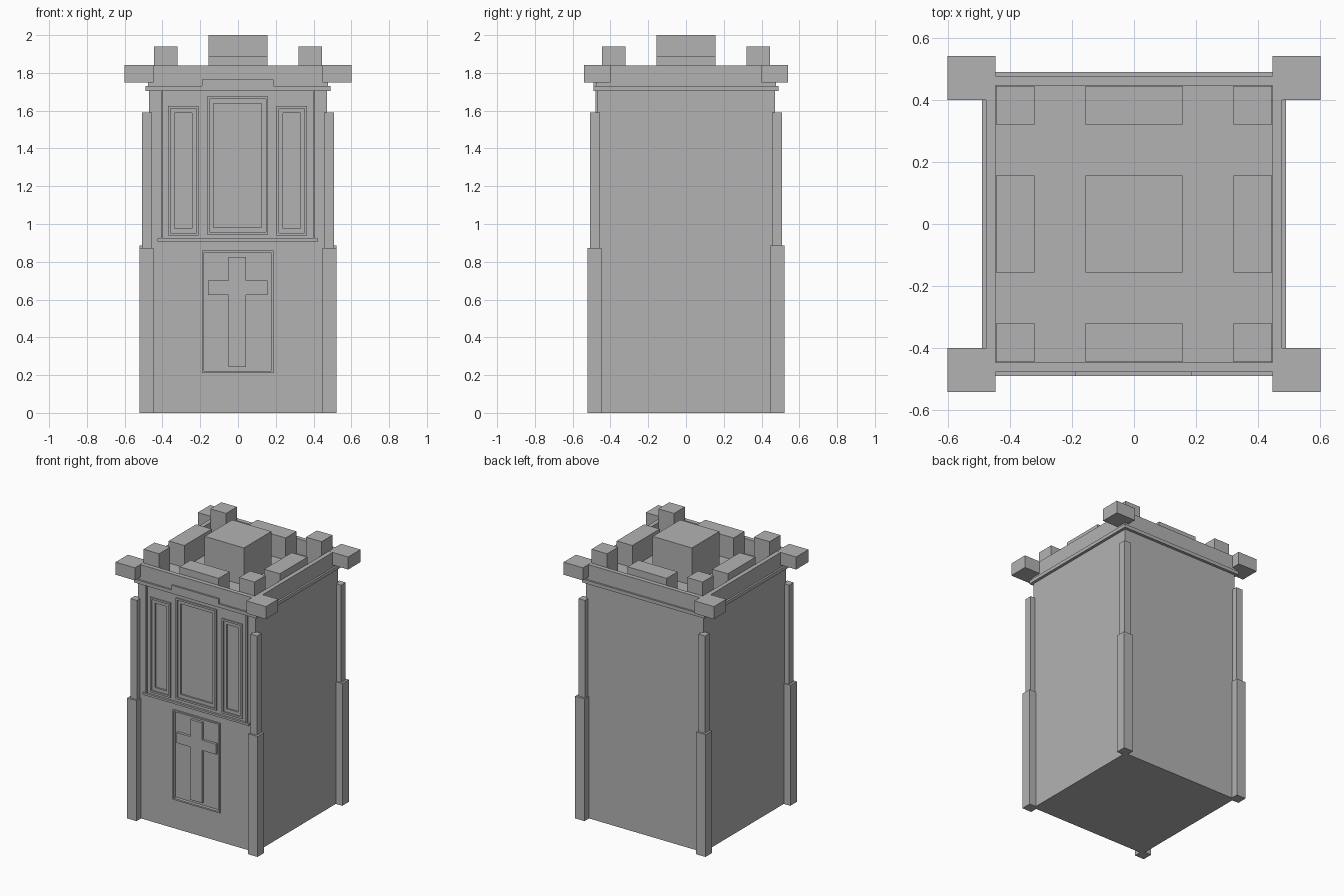
import bpy
import bmesh

if "Cube" in bpy.data.objects:
    bpy.data.objects.remove(bpy.data.objects["Cube"], do_unlink=True)

stone = bpy.data.materials.new("grey_stone")
stone.use_nodes = True
stone.diffuse_color = (0.45, 0.45, 0.45, 1)
stone.node_tree.nodes["Principled BSDF"].inputs["Base Color"].default_value = (0.45, 0.45, 0.45, 1)


def box(name, x, y, z):
    """Axis-aligned block from (min, max) pairs."""
    bm = bmesh.new()
    bmesh.ops.create_cube(bm, size=1)
    for v in bm.verts:
        for i, (lo, hi) in enumerate((x, y, z)):
            v.co[i] = lo if v.co[i] < 0 else hi
    mesh = bpy.data.meshes.new(name)
    bm.to_mesh(mesh)
    bm.free()
    mesh.materials.append(stone)
    obj = bpy.data.objects.new(name, mesh)
    bpy.context.collection.objects.link(obj)
    return obj


def span(a, b, sign):
    """Range a..b, mirrored when sign is negative."""
    return (a, b) if sign > 0 else (-b, -a)


def carve(target, x, z, depth):
    """Sink a rectangular recess into the front wall."""
    cutter = box("recess_cutter", x, (-0.6, -WALL + depth), z)
    cutter.hide_render = True
    mod = target.modifiers.new("recess", 'BOOLEAN')
    mod.operation = 'DIFFERENCE'
    mod.solver = 'EXACT'
    mod.object = cutter
    bpy.context.view_layer.objects.active = target
    bpy.ops.object.modifier_apply(modifier=mod.name)
    bpy.data.objects.remove(cutter, do_unlink=True)


WALL = 0.47
FACE = -0.479   # front of raised trim


def frame(name, x, z, t):
    """Thin raised rim around a rectangle on the front wall."""
    y = (FACE, -WALL + 0.003)
    for side, xs in (("left", (x[1] - t, x[1])), ("right", (x[0], x[0] + t))):
        box(f"{name}_{side}_rim", xs, y, z)
    for side, zs in (("top", (z[1] - t, z[1])), ("bottom", (z[0], z[0] + t))):
        box(f"{name}_{side}_rim", (x[0] + t, x[1] - t), y, zs)


# Tower body
body = box("tower_body", (-WALL, WALL), (-WALL, WALL), (0, 1.71))

# Three framed windows with sunken panes
windows = [("right_window", (-0.371, -0.208), (0.94, 1.625)),
           ("centre_window", (-0.165, 0.16), (0.945, 1.675)),
           ("left_window", (0.203, 0.366), (0.94, 1.625))]
for name, x, z in windows:
    frame(name, x, z, 0.013)
    carve(body, (x[0] + 0.035, x[1] - 0.035), (z[0] + 0.037, z[1] - 0.037), 0.012)

# Window surround: side strips and sill
for s, side in ((1, "left"), (-1, "right")):
    box(f"surround_{side}_strip", span(0.397, 0.408, s), (FACE, -WALL + 0.01), (0.92, 1.71))
box("window_sill", (-0.426, 0.424), (-0.485, -WALL + 0.01), (0.908, 0.923))

# Door panel with a cross in relief
frame("door", (-0.191, 0.187), (0.21, 0.86), 0.011)
carve(body, (-0.18, 0.176), (0.221, 0.849), 0.014)
cross_y = (-WALL - 0.004, -WALL + 0.03)
box("cross_upright", (-0.05, 0.043), cross_y, (0.243, 0.825))
for s, x in (("left", (0.043, 0.155)), ("right", (-0.16, -0.05))):
    box(f"cross_{s}_arm", x, cross_y, (0.625, 0.70))

# Cornice with a raised step over the centre window
box("cornice", (-0.49, 0.49), (-0.49, 0.49), (1.705, 1.73))
box("cornice_step", (-0.191, 0.187), (-0.49, -0.46), (1.73, 1.765))

# Parapet walls
for s, xn, yn in ((1, "left", "back"), (-1, "right", "front")):
    box(f"{xn}_parapet", span(0.446, 0.477, s), (-0.477, 0.477), (1.73, 1.84))
    box(f"{yn}_parapet", (-0.446, 0.446), span(0.446, 0.477, s), (1.73, 1.84))

# Corner pieces: stepped buttresses, overhanging blocks and tall merlons
for sx, xn in ((1, "left"), (-1, "right")):
    for sy, yn in ((1, "back"), (-1, "front")):
        tag = f"{yn}_{xn}"
        low_top = 0.885 if sy > 0 else 0.872
        box(f"{tag}_lower_buttress", span(0.447, 0.522, sx), span(0.447, 0.522, sy), (0, low_top))
        box(f"{tag}_upper_buttress", span(0.455, 0.507, sx), span(0.455, 0.507, sy), (low_top, 1.59))
        box(f"{tag}_corner_block", span(0.447, 0.602, sx), span(0.4, 0.541, sy), (1.75, 1.841))
        box(f"{tag}_merlon", span(0.32, 0.445, sx), span(0.32, 0.445, sy), (1.73, 1.94))

# Low middle merlons and the central roof block
mid = (-0.157, 0.157)
for s, xn, yn in ((1, "left", "back"), (-1, "right", "front")):
    box(f"{xn}_middle_merlon", span(0.32, 0.445, s), mid, (1.73, 1.89))
    box(f"{yn}_middle_merlon", mid, span(0.32, 0.445, s), (1.73, 1.89))
box("roof_block", mid, mid, (1.73, 2.0))
